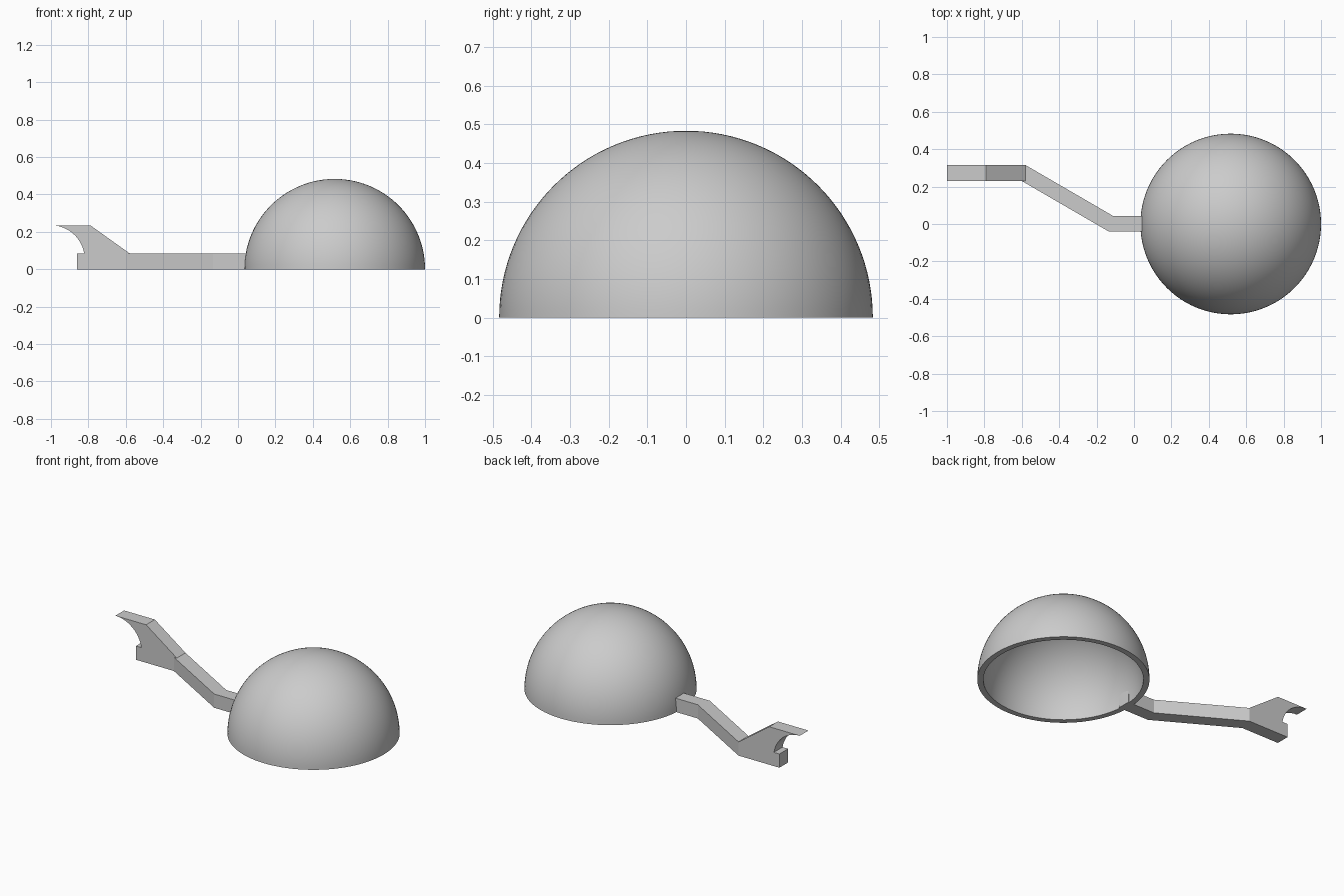
import bpy
import bmesh
from math import sin, cos, pi, radians, atan2
from mathutils import Vector

if "Cube" in bpy.data.objects:
    bpy.data.objects.remove(bpy.data.objects["Cube"], do_unlink=True)

grey = bpy.data.materials.new("plain_grey")
grey.use_nodes = True
colour = (0.6, 0.6, 0.6, 1)
grey.diffuse_color = colour
grey.node_tree.nodes["Principled BSDF"].inputs["Base Color"].default_value = colour


def finish(bm, name):
    bmesh.ops.recalc_face_normals(bm, faces=bm.faces)
    mesh = bpy.data.meshes.new(name)
    bm.to_mesh(mesh)
    bm.free()
    obj = bpy.data.objects.new(name, mesh)
    bpy.context.collection.objects.link(obj)
    mesh.materials.append(grey)
    return obj


def prism(name, outline, offset):
    """Extrude a closed outline along an offset."""
    bm = bmesh.new()
    face = bm.faces.new([bm.verts.new(p) for p in outline])
    top = bmesh.ops.extrude_face_region(bm, geom=[face])["geom"]
    bmesh.ops.translate(bm, vec=Vector(offset),
                        verts=[g for g in top if isinstance(g, bmesh.types.BMVert)])
    return finish(bm, name)


CENTRE_X, OUTER, INNER = 0.517, 0.483, 0.449
BAR_H, HOOK_H = 0.085, 0.235
Y0, Y1 = 0.23, 0.315

# Hollow dome: a wall profile spun around the vertical axis
STEPS = 32
angles = [pi / 2 * i / STEPS for i in range(STEPS + 1)]
profile = [(OUTER * cos(a), OUTER * sin(a)) for a in reversed(angles)]
profile += [(INNER * cos(a), INNER * sin(a)) for a in angles]
bm = bmesh.new()
verts = [bm.verts.new((CENTRE_X + r, 0, z)) for r, z in profile]
edges = [bm.edges.new(pair) for pair in zip(verts, verts[1:])]
bmesh.ops.spin(bm, geom=verts + edges, cent=(CENTRE_X, 0, 0), axis=(0, 0, 1),
               angle=2 * pi, steps=96)
bmesh.ops.remove_doubles(bm, verts=bm.verts, dist=0.0005)
dome = finish(bm, "dome_shell")
bpy.context.view_layer.objects.active = dome
dome.select_set(True)
bpy.ops.object.shade_smooth_by_angle(angle=radians(30))

# Cranked arm, from the foot under the hook to just inside the dome wall
arm_plan = [(-0.86, Y0), (-0.60, Y0), (-0.135, -0.04), (0.076, -0.04),
            (0.076, 0.042), (-0.11, 0.042), (-0.58, Y1), (-0.86, Y1)]
prism("cranked_arm", [(x, y, 0) for x, y in arm_plan], (0, 0, BAR_H))

# Hook on the end of the arm, with a round bite on its outer side
bite_x, bite_z, bite_r = -1.0, 0.055, 0.18
start = atan2(BAR_H - bite_z, bite_r)
bite = [start + (pi / 2 - start) * i / 12 for i in range(13)]
hook = [(bite_x + bite_r * cos(a), bite_z + bite_r * sin(a)) for a in bite]
hook[0] = (hook[0][0], BAR_H)
hook += [(-0.79, HOOK_H), (-0.58, BAR_H)]
prism("hook", [(x, Y0, z) for x, z in hook], (0, Y1 - Y0, 0))
